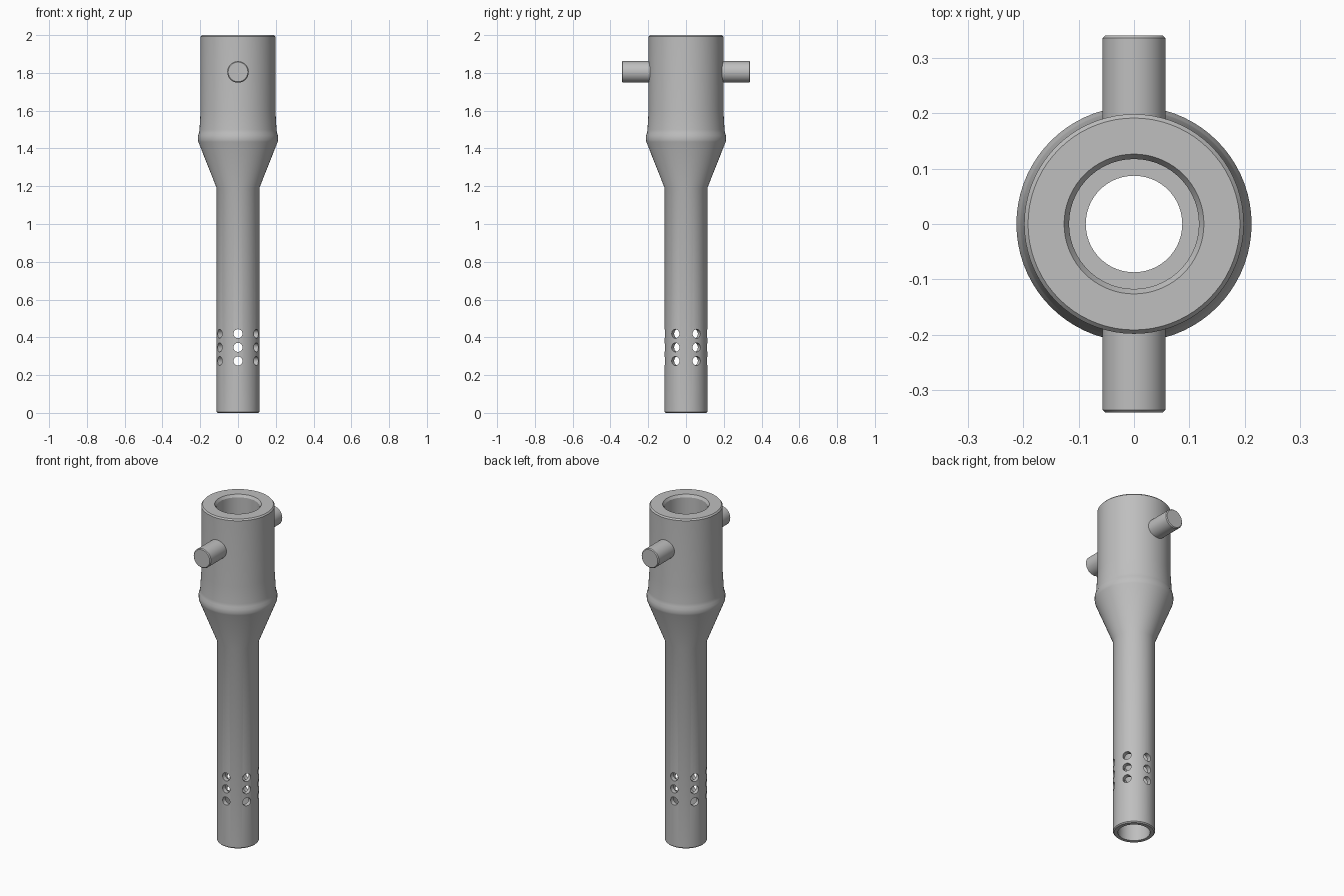
import bpy, bmesh
from math import pi, radians, sin, cos
from mathutils import Matrix, Vector

cube = bpy.data.objects.get("Cube")
if cube:
    bpy.data.objects.remove(cube, do_unlink=True)

# Single grey metal material
grey = bpy.data.materials.new("grey_metal")
grey.use_nodes = True
colour = (0.52, 0.52, 0.52, 1)
grey.diffuse_color = colour
grey.node_tree.nodes["Principled BSDF"].inputs["Base Color"].default_value = colour


def add_object(name, bm):
    bmesh.ops.recalc_face_normals(bm, faces=bm.faces)
    mesh = bpy.data.meshes.new(name)
    bm.to_mesh(mesh)
    bm.free()
    obj = bpy.data.objects.new(name, mesh)
    bpy.context.collection.objects.link(obj)
    mesh.materials.append(grey)
    return obj


def activate(obj):
    bpy.ops.object.select_all(action="DESELECT")
    obj.select_set(True)
    bpy.context.view_layer.objects.active = obj


def smooth(obj):
    activate(obj)
    bpy.ops.object.shade_smooth_by_angle(angle=radians(30))


def lathe(name, profile, segments, closed):
    """Revolve (radius, z) points around the z axis."""
    bm = bmesh.new()
    verts = [bm.verts.new((r, 0, z)) for r, z in profile]
    edges = [bm.edges.new(pair) for pair in zip(verts, verts[1:])]
    if closed:
        edges.append(bm.edges.new((verts[-1], verts[0])))
    bmesh.ops.spin(bm, geom=verts + edges, axis=(0, 0, 1), cent=(0, 0, 0),
                   angle=2 * pi, steps=segments)
    bmesh.ops.remove_doubles(bm, verts=bm.verts, dist=0.0001)
    return add_object(name, bm)


# Hollow body: tube, conical shoulder, rim, socket and stepped bore
body = lathe("body", [
    (0.087, 0), (0.107, 0), (0.113, 0.006), (0.113, 1.19),
    (0.21, 1.435), (0.212, 1.445), (0.212, 1.468), (0.206, 1.482),
    (0.204, 1.5), (0.198, 1.6), (0.198, 1.992), (0.191, 2),
    (0.126, 2), (0.117, 1.985), (0.117, 1.45), (0.087, 1.45),
], 72, True)

# Six columns of three drilled holes
bm = bmesh.new()
for column in range(6):
    angle = radians(90 + 60 * column)
    direction = Vector((cos(angle), sin(angle), 0))
    turn = direction.to_track_quat("Z", "Y").to_matrix().to_4x4()
    for z in (0.275, 0.347, 0.419):
        place = Matrix.Translation(direction * 0.1 + Vector((0, 0, z)))
        bmesh.ops.create_cone(bm, cap_ends=True, segments=24, radius1=0.024,
                              radius2=0.024, depth=0.08, matrix=place @ turn)
drill = add_object("hole_cutter", bm)
drill.hide_render = True
activate(body)
cut = body.modifiers.new("holes", "BOOLEAN")
cut.operation = "DIFFERENCE"
cut.solver = "EXACT"
cut.object = drill
bpy.ops.object.modifier_apply(modifier=cut.name)
bpy.data.objects.remove(drill, do_unlink=True)
smooth(body)

# Cross pins on the front and back of the socket
for name, side in (("front_pin", 1), ("back_pin", -1)):
    pin = lathe(name, [(0, 0.16), (0.057, 0.16), (0.057, 0.335),
                       (0.052, 0.34), (0, 0.34)], 40, False)
    pin.data.transform(Matrix.Translation((0, 0, 1.805))
                       @ Matrix.Rotation(side * pi / 2, 4, "X"))
    smooth(pin)
